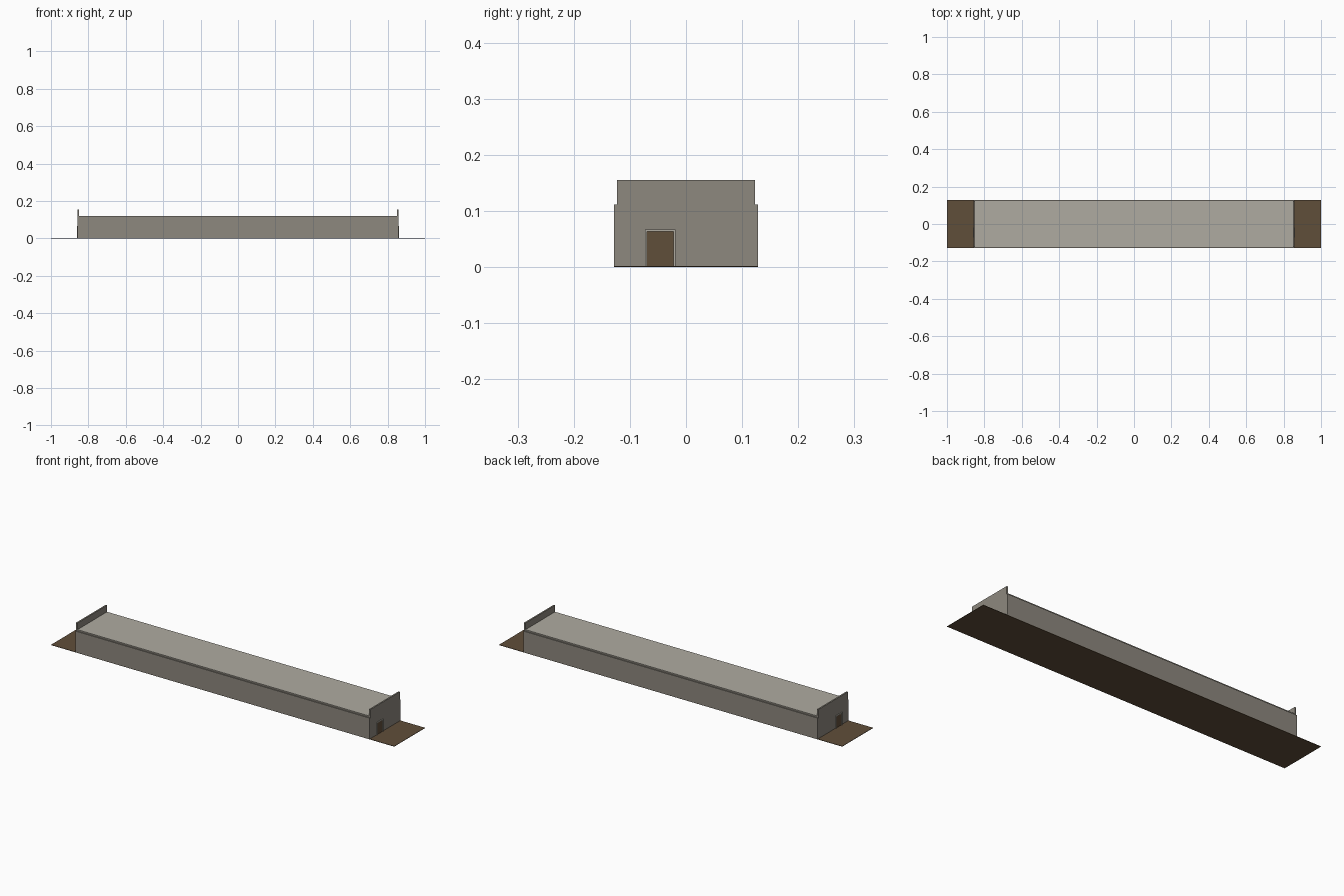
import bpy, bmesh
from mathutils import Matrix, Vector

cube = bpy.data.objects.get("Cube")
if cube:
    bpy.data.objects.remove(cube)


def linear(c):
    c /= 255
    return c / 12.92 if c <= 0.04045 else ((c + 0.055) / 1.055) ** 2.4


def material(name, rgb):
    mat = bpy.data.materials.new(name)
    mat.use_nodes = True
    col = (*[linear(c) for c in rgb], 1)
    mat.diffuse_color = col
    bsdf = mat.node_tree.nodes["Principled BSDF"]
    bsdf.inputs["Base Color"].default_value = col
    bsdf.inputs["Roughness"].default_value = 0.9
    return mat


WALL = material("wall grey", (141, 136, 126))
LIGHT = material("pale concrete", (175, 171, 161))
BROWN = material("earth brown", (96, 78, 58))


def boxes(name, spans, mat):
    """One object made of axis-aligned boxes ((x0, x1), (y0, y1), (z0, z1))."""
    bm = bmesh.new()
    for span in spans:
        lo, hi = (Vector(v) for v in zip(*[sorted(s) for s in span]))
        bmesh.ops.create_cube(bm, size=1, matrix=Matrix.Translation((lo + hi) / 2)
                              @ Matrix.Diagonal((*(hi - lo), 1)))
    mesh = bpy.data.meshes.new(name)
    bm.to_mesh(mesh)
    bm.free()
    mesh.materials.append(mat)
    obj = bpy.data.objects.new(name, mesh)
    bpy.context.collection.objects.link(obj)
    return obj


END = 0.857          # outer face of the end walls
HALF = 0.128         # half width of the building
INSET = 0.123        # half width above the ledge
LEDGE, ROOF, TOP = 0.112, 0.12, 0.155

# Ground strip
boxes("ground", [((-1, 1), (-HALF, HALF), (0, 0.002))], BROWN)

# Long building body, stepped in at the ledge, with a pale roof sheet
boxes("long_walls", [((-END, END), (-HALF, HALF), (0.001, LEDGE))], WALL)
boxes("roof_curb", [((-END + 0.004, END - 0.004), (-INSET, INSET), (LEDGE - 0.004, ROOF - 0.001))], WALL)
boxes("roof", [((-END + 0.004, END - 0.004), (-INSET, INSET), (ROOF - 0.001, ROOF))], LIGHT)

# Parapet, door and door frame at each end
for side, s in (("left", 1), ("right", -1)):
    boxes(side + "_parapet", [((s * (END - 0.008), s * END), (-INSET, INSET), (LEDGE - 0.002, TOP))], WALL)
    boxes(side + "_door", [((s * (END - 0.002), s * (END + 0.001)), (-0.07, -0.022), (0.001, 0.064))], BROWN)
    depth = (s * (END - 0.002), s * (END + 0.004))
    boxes(side + "_door_frame", [
        (depth, (-0.073, -0.0695), (0.001, 0.064)),
        (depth, (-0.0225, -0.019), (0.001, 0.064)),
        (depth, (-0.073, -0.019), (0.064, 0.0675))], LIGHT)
